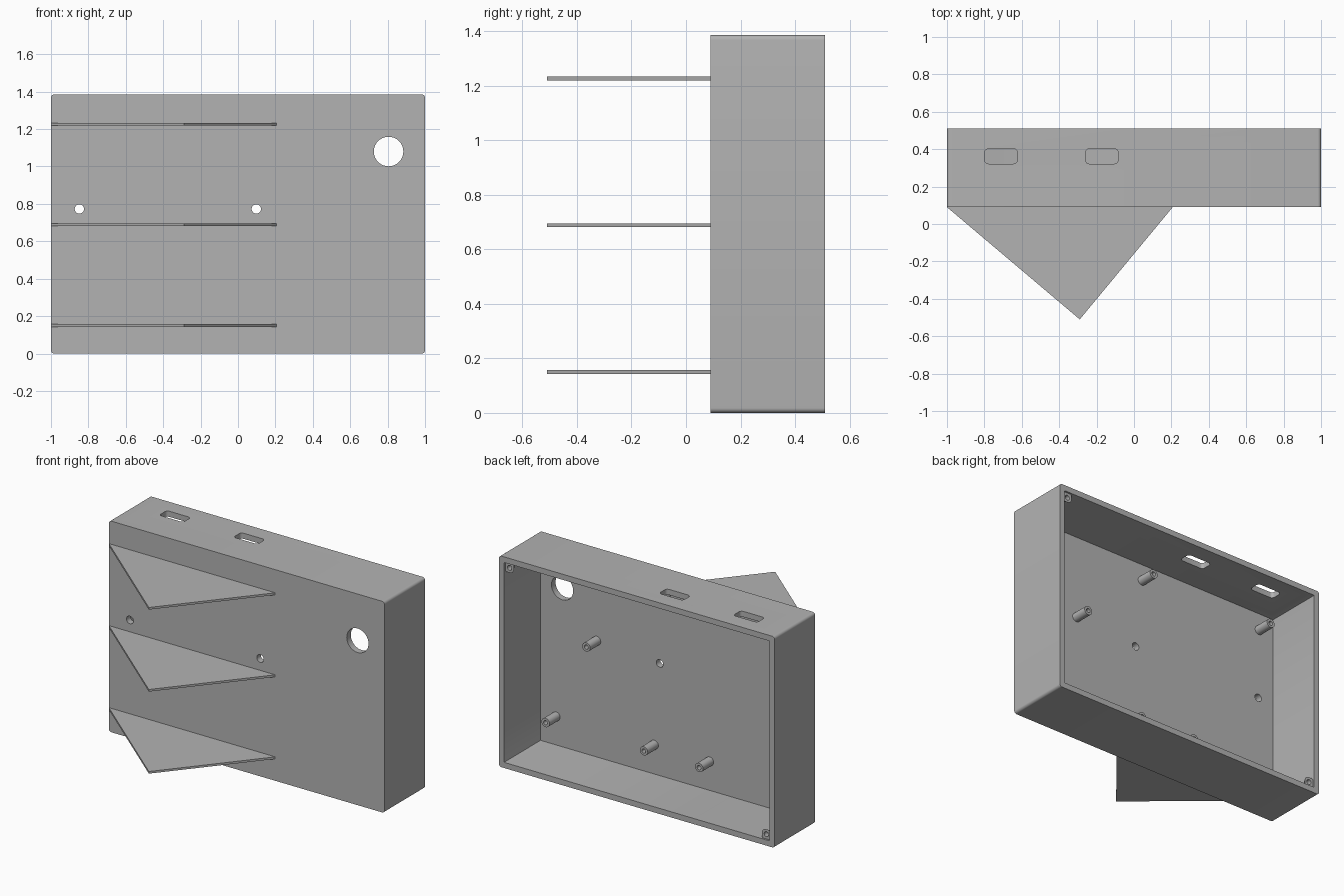
import bpy, bmesh, math

cube = bpy.data.objects.get("Cube")
if cube:
    bpy.data.objects.remove(cube, do_unlink=True)

grey = bpy.data.materials.new("plain_grey")
grey.use_nodes = True
GREY = (0.45, 0.45, 0.45, 1)
grey.diffuse_color = GREY
grey.node_tree.nodes["Principled BSDF"].inputs["Base Color"].default_value = GREY

FRONT, BACK, HEIGHT = 0.09, 0.51, 1.385
WALL, FLOOR = 0.037, 0.132


def rounded_rect(x0, x1, y0, y1, r, n=6):
    pts = []
    for i, (cx, cy) in enumerate([(x1 - r, y1 - r), (x0 + r, y1 - r),
                                  (x0 + r, y0 + r), (x1 - r, y0 + r)]):
        for k in range(n + 1):
            a = math.pi / 2 * (i + k / n)
            pts.append((cx + r * math.cos(a), cy + r * math.sin(a)))
    return pts


def circle(cx, cy, r, n=32):
    return [(cx + r * math.cos(math.tau * k / n), cy + r * math.sin(math.tau * k / n))
            for k in range(n)]


def prism(name, pts, start, end, axis="Y", apex=None):
    """Extrude an outline along an axis; apex shrinks the start end toward a point."""
    def place(p, d):
        return (p[0], d, p[1]) if axis == "Y" else (p[0], p[1], d)

    near = pts
    if apex:
        near = [tuple(a + 0.05 * (c - a) for a, c in zip(apex, p)) for p in pts]
    bm = bmesh.new()
    low = [bm.verts.new(place(p, start)) for p in near]
    high = [bm.verts.new(place(p, end)) for p in pts]
    bm.faces.new(low)
    bm.faces.new(high)
    for i in range(len(pts)):
        j = (i + 1) % len(pts)
        bm.faces.new((low[i], low[j], high[j], high[i]))
    bmesh.ops.recalc_face_normals(bm, faces=bm.faces[:])
    mesh = bpy.data.meshes.new(name)
    bm.to_mesh(mesh)
    bm.free()
    mesh.materials.append(grey)
    obj = bpy.data.objects.new(name, mesh)
    bpy.context.collection.objects.link(obj)
    return obj


def activate(obj):
    bpy.ops.object.select_all(action="DESELECT")
    obj.select_set(True)
    bpy.context.view_layer.objects.active = obj


def cut(obj, cutter):
    cutter.hide_render = True
    mod = obj.modifiers.new("cut", "BOOLEAN")
    mod.operation, mod.solver, mod.object = "DIFFERENCE", "EXACT", cutter
    activate(obj)
    bpy.ops.object.modifier_apply(modifier=mod.name)
    bpy.data.objects.remove(cutter, do_unlink=True)


def smooth(obj):
    activate(obj)
    bpy.ops.object.shade_smooth_by_angle(angle=math.radians(35))


# Open-backed case with rounded long edges
case = prism("case", rounded_rect(-1, 1, 0, HEIGHT, 0.018), FRONT, BACK)
cavity = rounded_rect(-1 + WALL, 1 - WALL, WALL, HEIGHT - WALL, 0.004, 2)
cut(case, prism("cavity_cutter", cavity, FLOOR, BACK + 0.1))

# Cable hole and two mounting holes through the front wall
for x, z, r in [(0.805, 1.08, 0.079), (-0.848, 0.773, 0.025), (0.098, 0.773, 0.025)]:
    cut(case, prism("hole_cutter", circle(x, z, r), 0, 0.2))

# Two rounded slots through the top wall
for x in (-0.798, -0.259):
    slot = rounded_rect(x, x + 0.174, 0.322, 0.402, 0.02)
    cut(case, prism("slot_cutter", slot, HEIGHT - 0.1, HEIGHT + 0.1, "Z"))
smooth(case)

# Hollow standoff posts on the inside of the front wall
posts = [(0.555, 0.80), (0.85, 0.225), (0.137, 0.23), (-0.264, 0.228),
         (0.05, 1.237), (-0.853, 1.235)]
for i, (x, z) in enumerate(posts):
    post = prism(f"standoff_post_{i + 1}", circle(x, z, 0.029), FLOOR - 0.01, 0.242)
    cut(post, prism("pilot_cutter", circle(x, z, 0.014, 20), 0.17, 0.3))
    smooth(post)

# Tapered lid-screw bosses in two opposite corners
for side, level in [(1, "top"), (-1, "bottom")]:
    def corner(d):
        return (side * (1 - d), HEIGHT - d if side > 0 else d)

    (xa, za), (xb, zb) = corner(0.022), corner(0.1)
    outline = rounded_rect(min(xa, xb), max(xa, xb), min(za, zb), max(za, zb), 0.03)
    # Keep the corner against the walls square
    outline = [(xa if abs(x - xa) < 0.031 and abs(z - za) < 0.031 else x,
                za if abs(x - xa) < 0.031 and abs(z - za) < 0.031 else z)
               for x, z in outline]
    outline = list(dict.fromkeys(outline))
    boss = prism(f"{level}_screw_boss", outline, 0.36, 0.498, apex=(xa, za))
    cut(boss, prism("screw_cutter", circle(*corner(0.068), 0.016, 20), 0.44, 0.6))
    smooth(boss)

# Triangular shelves on the front
triangle = [(-1, FRONT + 0.005), (-1, FRONT), (-0.29, -0.51),
            (0.207, FRONT), (0.207, FRONT + 0.005)]
for level, z in [("lower", 0.15), ("middle", 0.688), ("upper", 1.226)]:
    prism(f"{level}_shelf", triangle, z - 0.007, z + 0.007, "Z")
